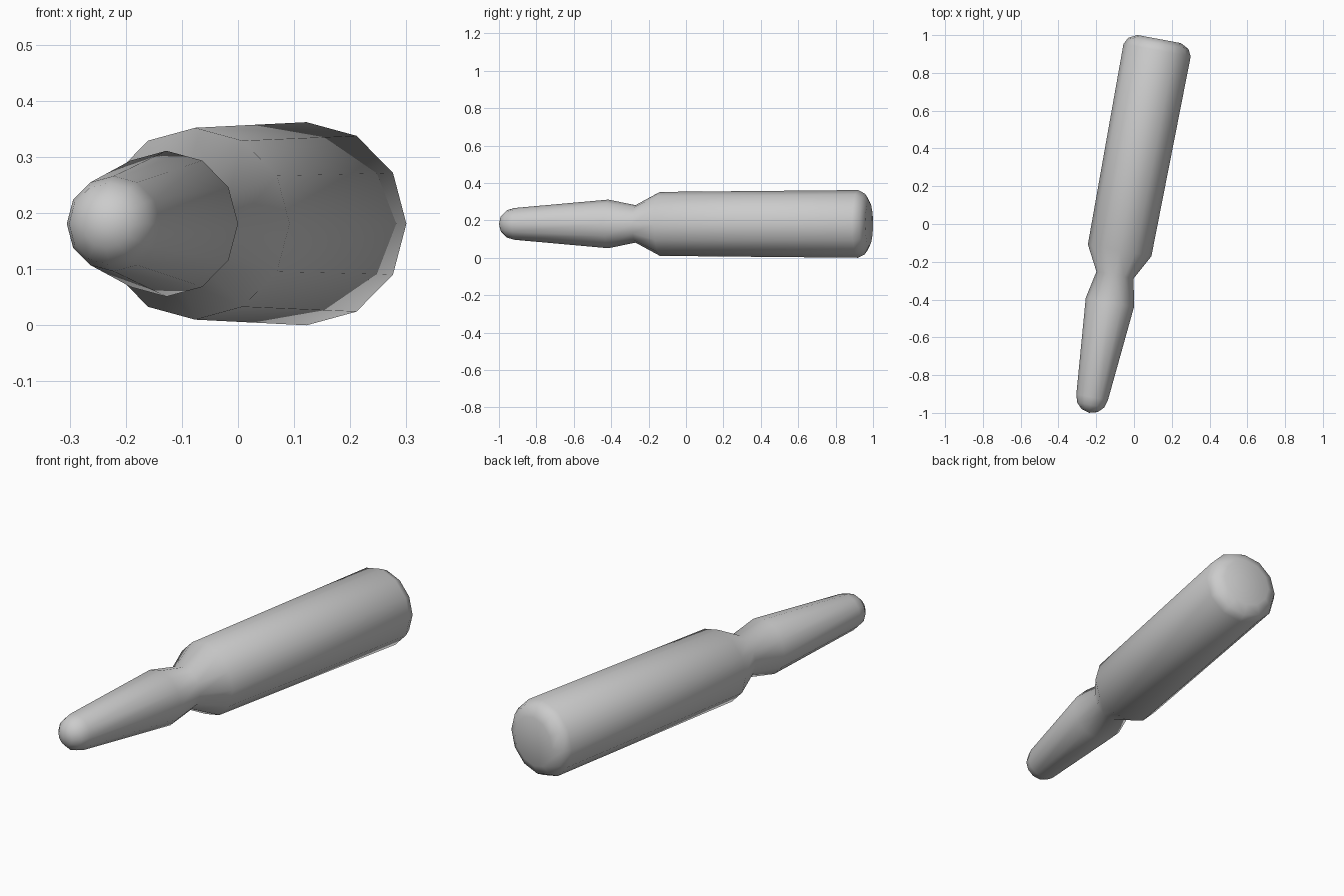
import bpy, bmesh
from math import sin, cos, pi, radians
from mathutils import Matrix

if "Cube" in bpy.data.objects:
    bpy.data.objects.remove(bpy.data.objects["Cube"])

SIDES = 12
# Profile along the axis: (distance, radius), from rounded tip to back cap
profile = [
    (-1.005, 0.043), (-0.975, 0.073), (-0.933, 0.085),   # rounded tip
    (-0.422, 0.130), (-0.275, 0.100),                    # slim front, neck
    (-0.142, 0.171), (0.936, 0.181),                     # main barrel
    (0.973, 0.162), (0.996, 0.117),                      # bevelled back
]
TIP = -1.017

bm = bmesh.new()

# Rings around the y axis
rings = []
for s, r in profile:
    rings.append([bm.verts.new((r * cos(2 * pi * i / SIDES), s, r * sin(2 * pi * i / SIDES)))
                  for i in range(SIDES)])

# Walls between rings
for a, b in zip(rings, rings[1:]):
    for i in range(SIDES):
        j = (i + 1) % SIDES
        bm.faces.new((a[i], a[j], b[j], b[i]))

# Tip fan and back cap
pole = bm.verts.new((0, TIP, 0))
for i in range(SIDES):
    bm.faces.new((pole, rings[0][(i + 1) % SIDES], rings[0][i]))
bm.faces.new(rings[-1])
bmesh.ops.recalc_face_normals(bm, faces=bm.faces[:])

# Lay the body at a slight angle on the ground
bm.transform(Matrix.Translation((-0.05, 0, 0.181)) @ Matrix.Rotation(radians(-10.6), 4, 'Z'))

mesh = bpy.data.meshes.new("handle_body")
bm.to_mesh(mesh)
bm.free()
for p in mesh.polygons:
    p.use_smooth = True
body = bpy.data.objects.new("handle_body", mesh)
bpy.context.collection.objects.link(body)
